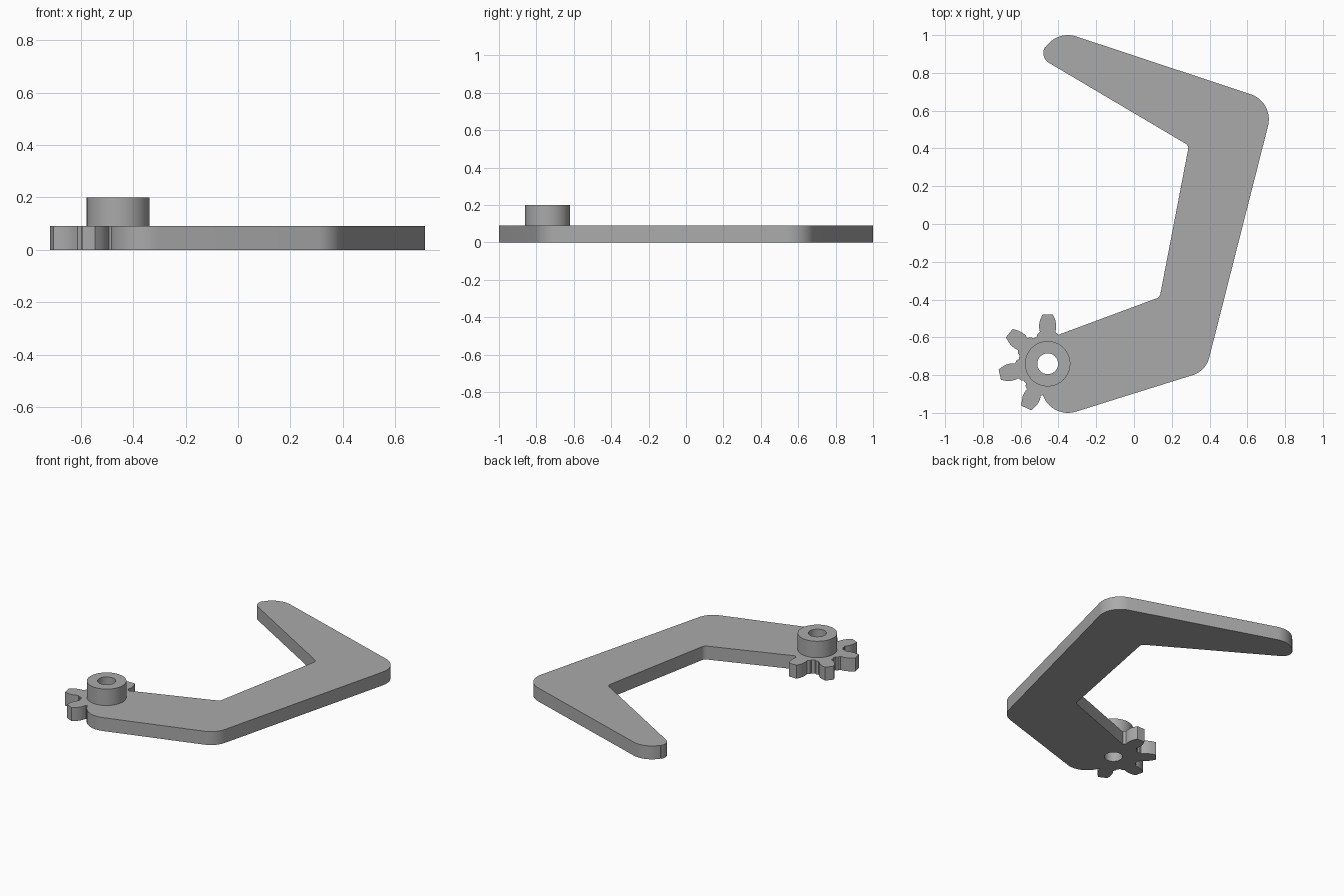
import bpy
import bmesh
from math import sin, cos, pi, radians

old = bpy.data.objects.get("Cube")
if old:
    bpy.data.objects.remove(old, do_unlink=True)

THICK, TOP = 0.09, 0.20
HUB = (-0.457, -0.74)

grey = bpy.data.materials.new("plain grey")
grey.use_nodes = True
colour = (0.40, 0.40, 0.40, 1)
grey.diffuse_color = colour
grey.node_tree.nodes["Principled BSDF"].inputs["Base Color"].default_value = colour


def arc(cx, cy, r, a0, a1, steps=12):
    angles = [radians(a0 + (a1 - a0) * i / steps) for i in range(steps + 1)]
    return [(cx + r * cos(a), cy + r * sin(a)) for a in angles]


def prism(name, outline, z0, z1):
    """Extrude a closed outline upwards from z0 to z1."""
    bm = bmesh.new()
    base = bm.faces.new([bm.verts.new((x, y, z0)) for x, y in outline])
    up = bmesh.ops.extrude_face_region(bm, geom=[base])["geom"]
    verts = [v for v in up if isinstance(v, bmesh.types.BMVert)]
    bmesh.ops.translate(bm, verts=verts, vec=(0, 0, z1 - z0))
    bmesh.ops.recalc_face_normals(bm, faces=bm.faces)
    mesh = bpy.data.meshes.new(name)
    bm.to_mesh(mesh)
    bm.free()
    mesh.materials.append(grey)
    obj = bpy.data.objects.new(name, mesh)
    bpy.context.collection.objects.link(obj)
    return obj


def disc(r, steps=64):
    return arc(*HUB, r, 0, 360, steps)[:-1]


# Bent arm: rounded corners joined by straight edges, anticlockwise
arm_outline = (
    arc(0.574, 0.554, 0.14, -14, 72)           # outer elbow
    + arc(-0.35, 0.86, 0.14, 72, 147)          # tip, broad side
    + arc(-0.42, 0.905, 0.06, 148, 239)        # tip, narrow side
    + arc(0.257, 0.40, 0.03, 59, -11, 6)       # inner elbow
    + arc(0.11, -0.365, 0.03, -11, -69, 6)     # inner knee
    + [(-0.41, -0.59), HUB]
    + arc(-0.35, -0.86, 0.14, 195, 287)        # heel
    + arc(0.272, -0.676, 0.13, -73, -14)       # outer knee
)
arm = prism("geared_arm", arm_outline, 0, THICK)

# Seven-tooth gear around the hub: (radius, half width) up one tooth flank
flank = [(0.156, 0.055), (0.168, 0.041), (0.19, 0.045), (0.21, 0.045),
         (0.235, 0.039), (0.26, 0.028)]
tooth = [(r, -w) for r, w in flank] + [(r, w) for r, w in reversed(flank)]
gear_outline = []
for i in range(7):
    a = pi / 2 + i * 2 * pi / 7
    gear_outline += [(HUB[0] + r * cos(a) - w * sin(a),
                      HUB[1] + r * sin(a) + w * cos(a)) for r, w in tooth]
    mid = 90 + (i + 0.5) * 360 / 7
    gear_outline += arc(*HUB, 0.155, mid - 4, mid + 4, 3)
gear = prism("gear", gear_outline, 0, THICK)

# Raised boss and the bore through it
boss = prism("boss", disc(0.12), THICK / 2, TOP)
bore = prism("bore", disc(0.055, 48), -0.1, TOP + 0.1)

bpy.context.view_layer.objects.active = arm
for part, operation in ((gear, "UNION"), (boss, "UNION"), (bore, "DIFFERENCE")):
    part.hide_render = True
    mod = arm.modifiers.new(part.name, "BOOLEAN")
    mod.operation, mod.object, mod.solver = operation, part, "EXACT"
    bpy.ops.object.modifier_apply(modifier=mod.name)
    bpy.data.objects.remove(part, do_unlink=True)

# Smooth the rounded walls, keep the rims crisp
bpy.ops.object.select_all(action="DESELECT")
arm.select_set(True)
bpy.ops.object.shade_smooth_by_angle(angle=radians(30))
